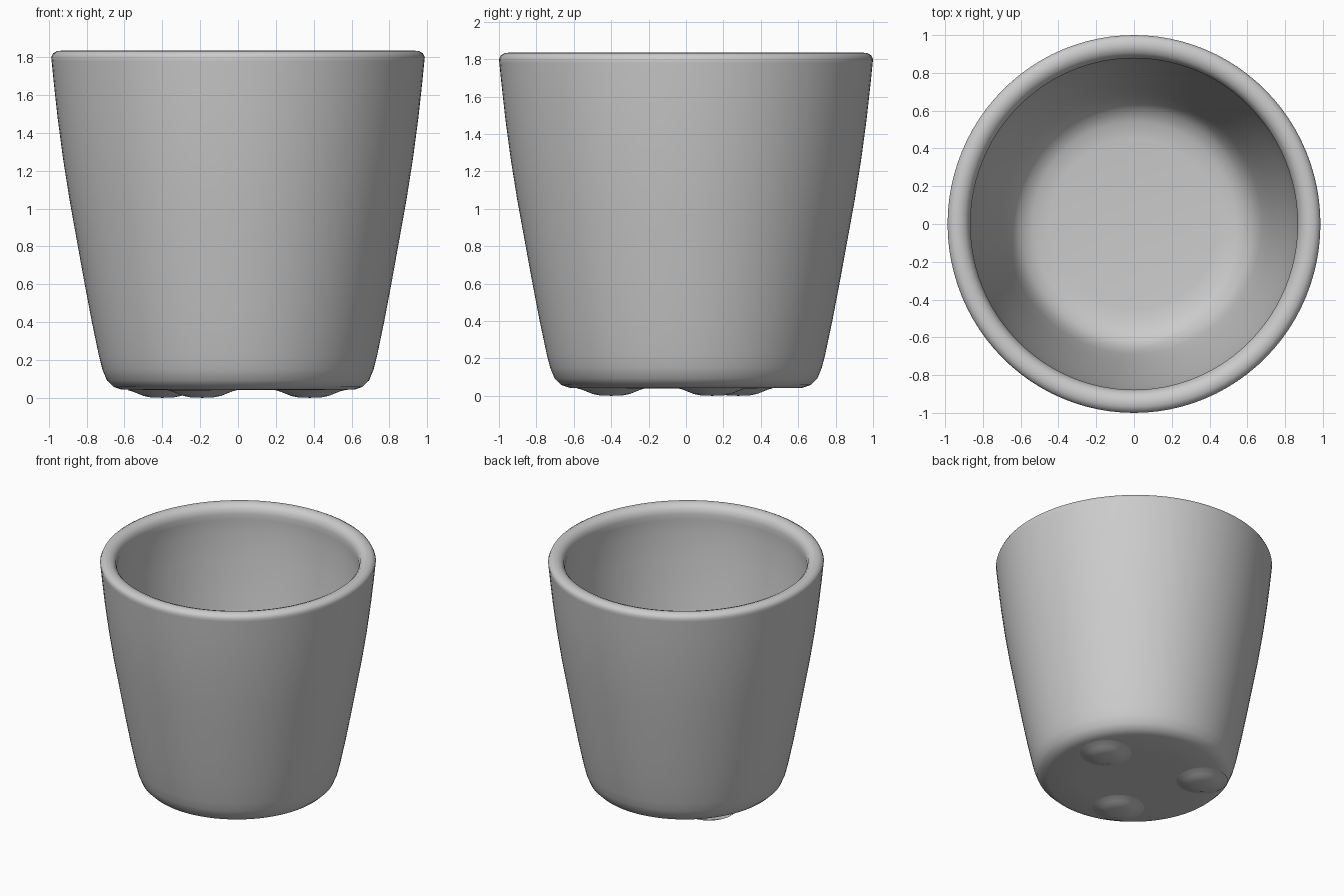
import bpy, bmesh, math

if "Cube" in bpy.data.objects:
    bpy.data.objects.remove(bpy.data.objects["Cube"])


def lathe(name, profile, steps, location=(0, 0, 0), scale=(1, 1, 1)):
    """Spin an (r, z) profile around the z axis into a smooth mesh object."""
    bm = bmesh.new()
    verts = [bm.verts.new((r, 0, z)) for r, z in profile]
    edges = [bm.edges.new(pair) for pair in zip(verts, verts[1:])]
    bmesh.ops.spin(bm, geom=verts + edges, cent=(0, 0, 0), axis=(0, 0, 1),
                   angle=math.tau, steps=steps, use_duplicate=False)
    bmesh.ops.remove_doubles(bm, verts=bm.verts, dist=0.0005)
    bmesh.ops.recalc_face_normals(bm, faces=bm.faces)
    for f in bm.faces:
        f.smooth = True
    mesh = bpy.data.meshes.new(name)
    bm.to_mesh(mesh)
    bm.free()
    obj = bpy.data.objects.new(name, mesh)
    obj.location = location
    obj.scale = scale
    bpy.context.collection.objects.link(obj)
    return obj


# Cup body: underside, tapered outer wall, rounded rim, inner wall, inner floor
cup_profile = [
    (0, 0.04), (0.4, 0.04), (0.62, 0.043), (0.665, 0.058), (0.70, 0.092),
    (0.724, 0.15), (0.742, 0.22), (0.78, 0.40), (0.822, 0.62), (0.862, 0.84),
    (0.90, 1.05), (0.935, 1.27), (0.963, 1.48), (0.983, 1.66), (0.995, 1.78),
    (0.997, 1.80), (0.988, 1.82), (0.965, 1.833), (0.935, 1.835),
    (0.905, 1.824), (0.884, 1.80), (0.875, 1.765), (0.878, 1.72),
    (0.878, 1.62), (0.86, 1.42), (0.825, 1.15), (0.78, 0.87), (0.73, 0.58),
    (0.685, 0.36), (0.655, 0.26), (0.61, 0.195), (0.54, 0.16), (0.45, 0.15),
    (0, 0.15),
]
lathe("cup_body", cup_profile, 96, scale=(0.99, 1.003, 1))

# Three low rounded feet under the base
foot_profile = [(0, 0), (0.06, 0.002), (0.10, 0.01), (0.13, 0.022),
                (0.16, 0.034), (0.19, 0.042)]
for i, (x, y) in enumerate([(0.38, 0.14), (-0.40, 0.28), (-0.19, -0.40)]):
    lathe(f"foot_{i + 1}", foot_profile, 32, location=(x, y, 0))
